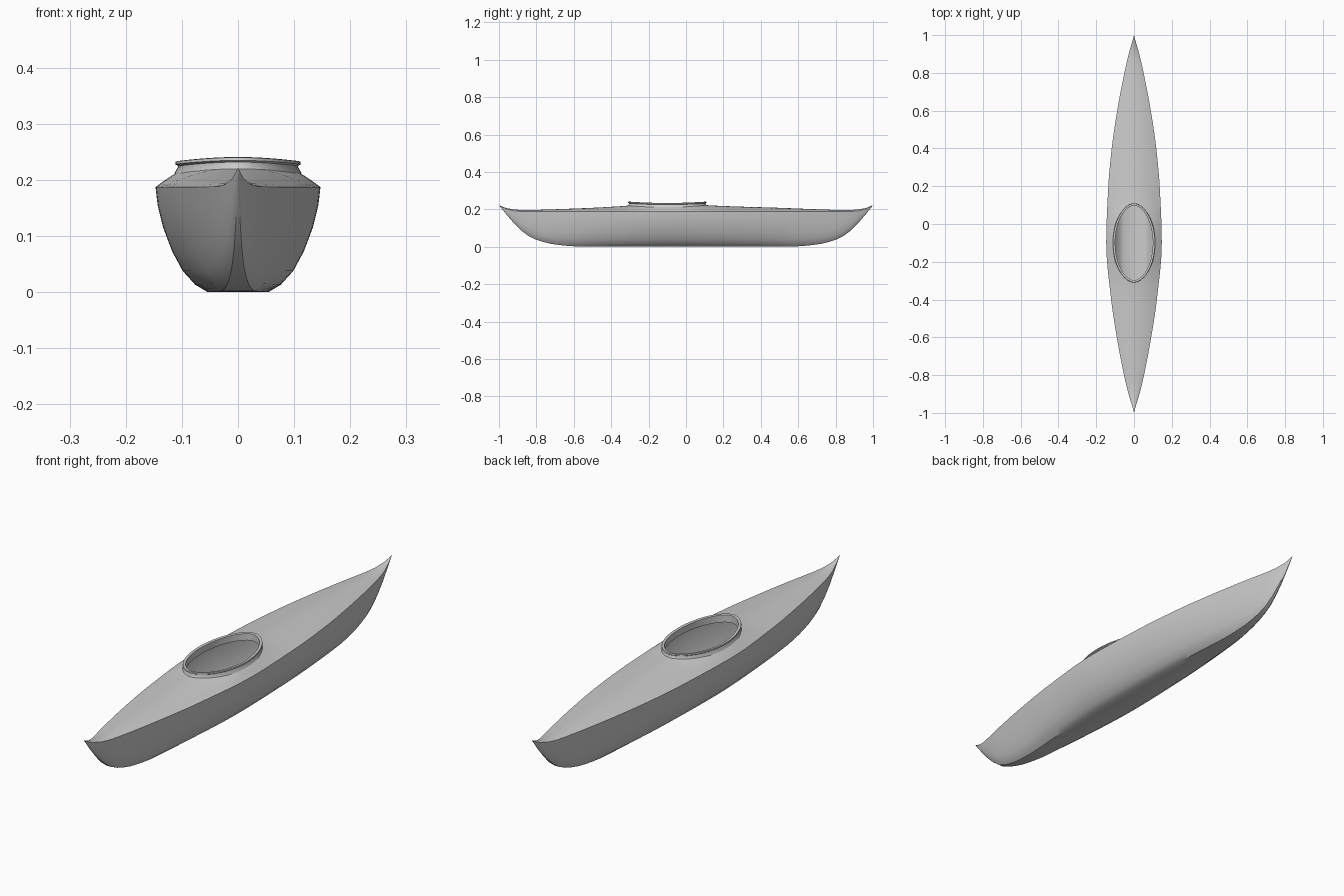
import bpy, bmesh, math

if "Cube" in bpy.data.objects:
    bpy.data.objects.remove(bpy.data.objects["Cube"])

# Shape curves along the length (y, value)
WIDTH = [(-1, 0), (-.97, .008), (-.9, .029), (-.8, .053), (-.6, .091), (-.4, .121), (-.1, .147),
         (.2, .136), (.4, .118), (.6, .089), (.8, .051), (.9, .028), (.97, .008), (1, 0)]
KEEL = [(0, 0), (.58, .002), (.7, .012), (.8, .037), (.85, .062), (.9, .105), (.95, .16), (1, .222)]
SHEER = [(0, .187), (.86, .188), (.92, .192), (.96, .202), (1, .222)]
RIDGE = [(-1, .222), (-.95, .204), (-.88, .196), (-.6, .204), (-.33, .218), (-.1, .245),
         (.13, .221), (.5, .208), (.88, .196), (.95, .204), (1, .222)]
# Cross-section fractions from keel to gunwale: x amidships, x at the ends, height
SECTION = [(0, 0, 0), (.37, .1, 0), (.52, .28, .07), (.67, .47, .2), (.8, .65, .39),
           (.91, .8, .62), (.975, .91, .83), (1, 1, 1)]
CY, CA, CB = -.1, .102, .2          # cockpit centre and half sizes


def curve(pts, t):
    """Monotone smooth interpolation."""
    n = len(pts)
    d = [(pts[i+1][1] - pts[i][1]) / (pts[i+1][0] - pts[i][0]) for i in range(n - 1)]

    def tangent(i):
        if i == 0:
            return d[0]
        if i == n - 1:
            return d[-1]
        a, b = d[i-1], d[i]
        return 2 * a * b / (a + b) if a * b > 0 else 0

    i = 0
    while i < n - 2 and t > pts[i+1][0]:
        i += 1
    h = pts[i+1][0] - pts[i][0]
    s = (t - pts[i][0]) / h
    return ((2*s**3 - 3*s*s + 1) * pts[i][1] + (s**3 - 2*s*s + s) * h * tangent(i)
            + (3*s*s - 2*s**3) * pts[i+1][1] + (s**3 - s*s) * h * tangent(i+1))


def loft(name, rows, mirror=False, closed=False, angle=35):
    bm = bmesh.new()
    vs = [[bm.verts.new(p) for p in r] for r in rows]
    if closed:
        vs.append(vs[0])
    for a, b in zip(vs, vs[1:]):
        for j in range(len(a) - 1):
            bm.faces.new((a[j], b[j], b[j+1], a[j+1]))
    bmesh.ops.remove_doubles(bm, verts=bm.verts[:], dist=.0002)
    bmesh.ops.dissolve_degenerate(bm, edges=bm.edges[:], dist=.0001)
    me = bpy.data.meshes.new(name)
    bm.to_mesh(me)
    bm.free()
    ob = bpy.data.objects.new(name, me)
    bpy.context.collection.objects.link(ob)
    bpy.ops.object.select_all(action='DESELECT')
    ob.select_set(True)
    bpy.context.view_layer.objects.active = ob
    if mirror:
        ob.modifiers.new("Mirror", 'MIRROR').merge_threshold = .0002
        bpy.ops.object.modifier_apply(modifier="Mirror")
    bpy.ops.object.shade_smooth_by_angle(angle=math.radians(angle))
    return ob


def hull_row(y):
    w, k, s = curve(WIDTH, y), curve(KEEL, abs(y)), curve(SHEER, abs(y))
    t = abs(y) ** 3
    return [(w * (m + (e - m) * t), y, k + (s - k) * z) for m, e, z in SECTION]


def deck_z(x, y):
    w, s, r = curve(WIDTH, y), curve(SHEER, abs(y)), curve(RIDGE, y)
    return r + (s - r) * (min(1, x / w) ** 2 if w > 1e-6 else 0)


def deck_row(y):
    w = curve(WIDTH, y)
    u = (y - CY) / CB
    inner = CA * max(0, 1 - u * u) ** .55     # zero outside the cockpit
    xs = [w + (inner - w) * j / 5 for j in range(6)]
    return [(x, y, deck_z(x, y)) for x in xs]


# Stations: even along the boat, with extra ones around the cockpit
stations = {round(-1 + i / 25, 4) for i in range(51)} | {-.98, .98}
stations = {y for y in stations if abs(y - CY) > CB + .01}
stations |= {round(CY + CB * math.cos(math.pi * i / 20), 4) for i in range(21)}
stations = sorted(stations)

loft("hull", [hull_row(y) for y in stations], mirror=True)
loft("deck", [deck_row(y) for y in stations], mirror=True)

# Cockpit coaming: profile of (outward offset, height above deck or absolute rim height)
N = 48
rows = []
for i in range(N):
    a = 2 * math.pi * i / N
    c, s = math.cos(a), math.sin(a)
    px, py = math.copysign(abs(c) ** 1.1, c), s
    base = deck_z(abs(CA * px), CY + CB * py)
    rim = .234 + .007 * s * s                 # rim rises toward both ends
    profile = [(.012, base - .006), (.005, base + .006), (.005, rim - .009), (.01, rim - .006),
               (.009, rim - .001), (.003, rim), (-.002, rim - .002), (-.002, base - .012)]
    rows.append([((CA + o) * px, CY + (CB + o) * py, z) for o, z in profile])
loft("cockpit_coaming", rows, closed=True, angle=40)
